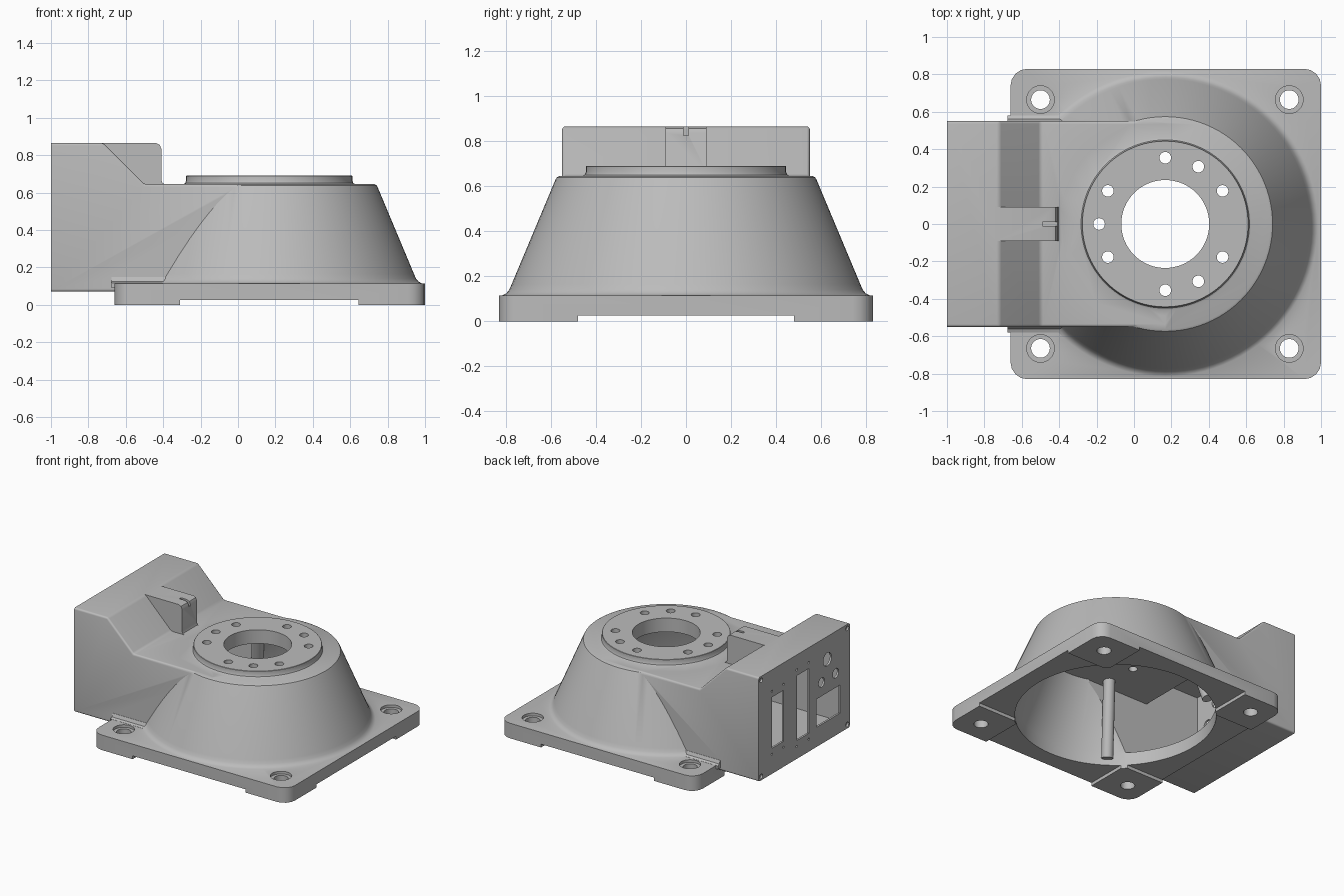
import bpy, bmesh
from math import sin, cos, pi, radians
from mathutils import Vector

cube = bpy.data.objects.get("Cube")
if cube:
    bpy.data.objects.remove(cube, do_unlink=True)

grey = bpy.data.materials.new("cast_grey")
grey.use_nodes = True
COLOUR = (0.5, 0.5, 0.5, 1)
grey.diffuse_color = COLOUR
grey.node_tree.nodes["Principled BSDF"].inputs["Base Color"].default_value = COLOUR

CX = 0.167      # turret axis


def finish(name, bm):
    bmesh.ops.recalc_face_normals(bm, faces=bm.faces)
    mesh = bpy.data.meshes.new(name)
    bm.to_mesh(mesh)
    bm.free()
    mesh.materials.append(grey)
    ob = bpy.data.objects.new(name, mesh)
    bpy.context.scene.collection.objects.link(ob)
    return ob


def add_prism(bm, pts, axis, a, b):
    """Extrude a 2D outline along an axis from a to b."""
    place = {"x": lambda p, t: (t, p[0], p[1]),
             "y": lambda p, t: (p[0], t, p[1]),
             "z": lambda p, t: (p[0], p[1], t)}[axis]
    low = [bm.verts.new(place(p, a)) for p in pts]
    high = [bm.verts.new(place(p, b)) for p in pts]
    bm.faces.new(low)
    bm.faces.new(high)
    n = len(pts)
    for i in range(n):
        j = (i + 1) % n
        bm.faces.new((low[i], low[j], high[j], high[i]))


def prism(name, pts, axis, a, b):
    bm = bmesh.new()
    add_prism(bm, pts, axis, a, b)
    return finish(name, bm)


def circle(u, v, r, n=32):
    return [(u + r * cos(2 * pi * i / n), v + r * sin(2 * pi * i / n)) for i in range(n)]


def rect(u0, u1, v0, v1):
    return [(u0, v0), (u1, v0), (u1, v1), (u0, v1)]


def lathe(name, profile, n=96):
    """Solid of revolution about the turret axis from (radius, z) points."""
    bm = bmesh.new()
    rings = [[bm.verts.new((x, y, z)) for x, y in circle(CX, 0, r, n)] for r, z in profile]
    for lo, hi in zip(rings, rings[1:]):
        for i in range(n):
            j = (i + 1) % n
            bm.faces.new((lo[i], lo[j], hi[j], hi[i]))
    bm.faces.new(rings[0])
    bm.faces.new(rings[-1])
    return finish(name, bm)


def round_edges(ob, width, keep):
    bm = bmesh.new()
    bm.from_mesh(ob.data)
    edges = [e for e in bm.edges if keep(e)]
    bmesh.ops.bevel(bm, geom=edges, offset=width, segments=4, profile=0.5, affect="EDGES")
    bm.to_mesh(ob.data)
    bm.free()


def boolean(ob, other, op):
    mod = ob.modifiers.new("bool", "BOOLEAN")
    mod.operation, mod.solver, mod.object = op, "EXACT", other
    bpy.context.view_layer.update()
    deps = bpy.context.evaluated_depsgraph_get()
    mesh = bpy.data.meshes.new_from_object(ob.evaluated_get(deps))
    ob.modifiers.clear()
    ob.data = mesh
    bpy.data.objects.remove(other, do_unlink=True)


def holes(name, circles, axis, a, b):
    bm = bmesh.new()
    for outline in circles:
        add_prism(bm, outline, axis, a, b)
    return finish(name, bm)


def direction(e):
    return (e.verts[0].co - e.verts[1].co).normalized()


# Mounting plate with rounded corners
housing = prism("base_housing", rect(-0.66, 1, -0.83, 0.83), "z", 0, 0.115)
round_edges(housing, 0.09, lambda e: abs(direction(e).z) > 0.9)

# Conical turret with a flared foot, and the flange on top
cone = lathe("cone", [(0.815, 0.05), (0.815, 0.115), (0.797, 0.125), (0.785, 0.14),
                      (0.774, 0.165), (0.58, 0.628), (0.574, 0.639), (0.562, 0.645)])
flange = lathe("flange", [(0.46, 0.6), (0.46, 0.645), (0.45, 0.65), (0.445, 0.662),
                          (0.445, 0.688), (0.443, 0.69)])

# Connector box with a sloping step
box = prism("box", [(-0.985, 0.07), (CX, 0.07), (CX, 0.645), (-0.5, 0.645),
                    (-0.72, 0.865), (-0.985, 0.865)], "y", -0.55, 0.55)
round_edges(box, 0.014, lambda e: not any(all(abs(v.co.x - x) < 1e-4 for v in e.verts)
                                          for x in (-0.985, CX)))

# Locating tab on the step
tab = prism("tab", [(-0.74, 0.62), (-0.39, 0.62), (-0.39, 0.645), (-0.404, 0.651),
                    (-0.41, 0.667), (-0.41, 0.835), (-0.419, 0.856), (-0.44, 0.865),
                    (-0.74, 0.865)], "y", -0.09, 0.09)

for part in (cone, box, flange, tab):
    boolean(housing, part, "UNION")

# Fillets where the box sides meet the plate
for s in (1, -1):
    fillet = prism("fillet", [(s * 0.53, 0.09), (s * 0.58, 0.09), (s * 0.58, 0.116),
                              (s * 0.562, 0.124), (s * 0.552, 0.148), (s * 0.53, 0.148)],
                   "x", -0.675, -0.25)
    boolean(housing, fillet, "UNION")

# Hollow interior
boolean(housing, lathe("cone_cavity", [(0.7, -0.05), (0.7, 0.13), (0.51, 0.585)]), "DIFFERENCE")
boolean(housing, prism("box_cavity", [(-1.1, 0.125), (0, 0.125), (0, 0.585), (-0.525, 0.585),
                                      (-0.745, 0.805), (-1.1, 0.805)], "y", -0.49, 0.49),
        "DIFFERENCE")

# Central bore and flange bolt holes
boolean(housing, prism("bore", circle(CX, 0, 0.235, 64), "z", 0.4, 0.8), "DIFFERENCE")
bolts = [circle(CX + 0.354 * cos(radians(a)), 0.354 * sin(radians(a)), 0.031, 24)
         for a in range(30, 331, 30) if a not in (120, 240)]
boolean(housing, holes("bolts", bolts, "z", 0.4, 0.8), "DIFFERENCE")

# Corner mounting holes with counterbores
corners = [(x, y) for x in (-0.5, 0.83) for y in (-0.665, 0.665)]
for radius, bottom in ((0.05, -0.1), (0.074, 0.095)):
    cutter = holes("mounts", [circle(x, y, radius) for x, y in corners], "z", bottom, 0.2)
    boolean(housing, cutter, "DIFFERENCE")

# Relief under the plate leaving four feet
for area in (rect(-0.31, 0.645, -1, 1), rect(-1.2, 1.2, -0.48, 0.48)):
    boolean(housing, prism("relief", area, "z", -0.1, 0.025), "DIFFERENCE")

# Slot in the tab
boolean(housing, prism("slot", rect(-0.49, -0.35, 0.825, 0.9), "y", -0.01, 0.01), "DIFFERENCE")

# Connector panel closing the box
panel = prism("connector_panel", rect(-0.55, 0.55, 0.07, 0.865), "x", -1, -0.985)
round_edges(panel, 0.014, lambda e: abs(direction(e).x) > 0.9)
windows = [(0.25, 0.39, 0.265, 0.655), (-0.055, 0.09, 0.21, 0.705), (-0.43, -0.15, 0.22, 0.435)]
cuts = [rect(*w) for w in windows]
for y0, y1, z0, z1 in windows[:2]:
    cuts += [circle(y, z, 0.009, 12) for y in (y0, y1) for z in (z0 - 0.045, z1 + 0.045)]
cuts += [circle(-0.28, 0.69, 0.05), circle(-0.21, 0.54, 0.036), circle(-0.38, 0.545, 0.036)]
cuts += [circle(y, z, 0.018, 16) for y in (-0.52, 0.52) for z in (0.1, 0.835)]
boolean(panel, holes("panel_cuts", cuts, "x", -1.1, -0.9), "DIFFERENCE")

# Internal posts running up the turret wall
posts = []
for side, angle in (("front", -125), ("back", 125)):
    ca, sa = cos(radians(angle)), sin(radians(angle))
    foot = Vector((CX + 0.665 * ca, 0.665 * sa, 0.06))
    head = Vector((CX + 0.5 * ca, 0.5 * sa, 0.6))
    bm = bmesh.new()
    bmesh.ops.create_cone(bm, cap_ends=True, segments=20, radius1=0.042, radius2=0.042,
                          depth=(head - foot).length)
    turn = (head - foot).to_track_quat("Z", "Y").to_matrix()
    bmesh.ops.rotate(bm, verts=bm.verts, matrix=turn)
    bmesh.ops.translate(bm, verts=bm.verts, vec=(head + foot) / 2)
    posts.append(finish(side + "_inner_post", bm))

# Smooth shading with sharp edges kept
for ob in [housing, panel] + posts:
    bpy.ops.object.select_all(action="DESELECT")
    ob.select_set(True)
    bpy.context.view_layer.objects.active = ob
    bpy.ops.object.shade_smooth_by_angle(angle=radians(30))
